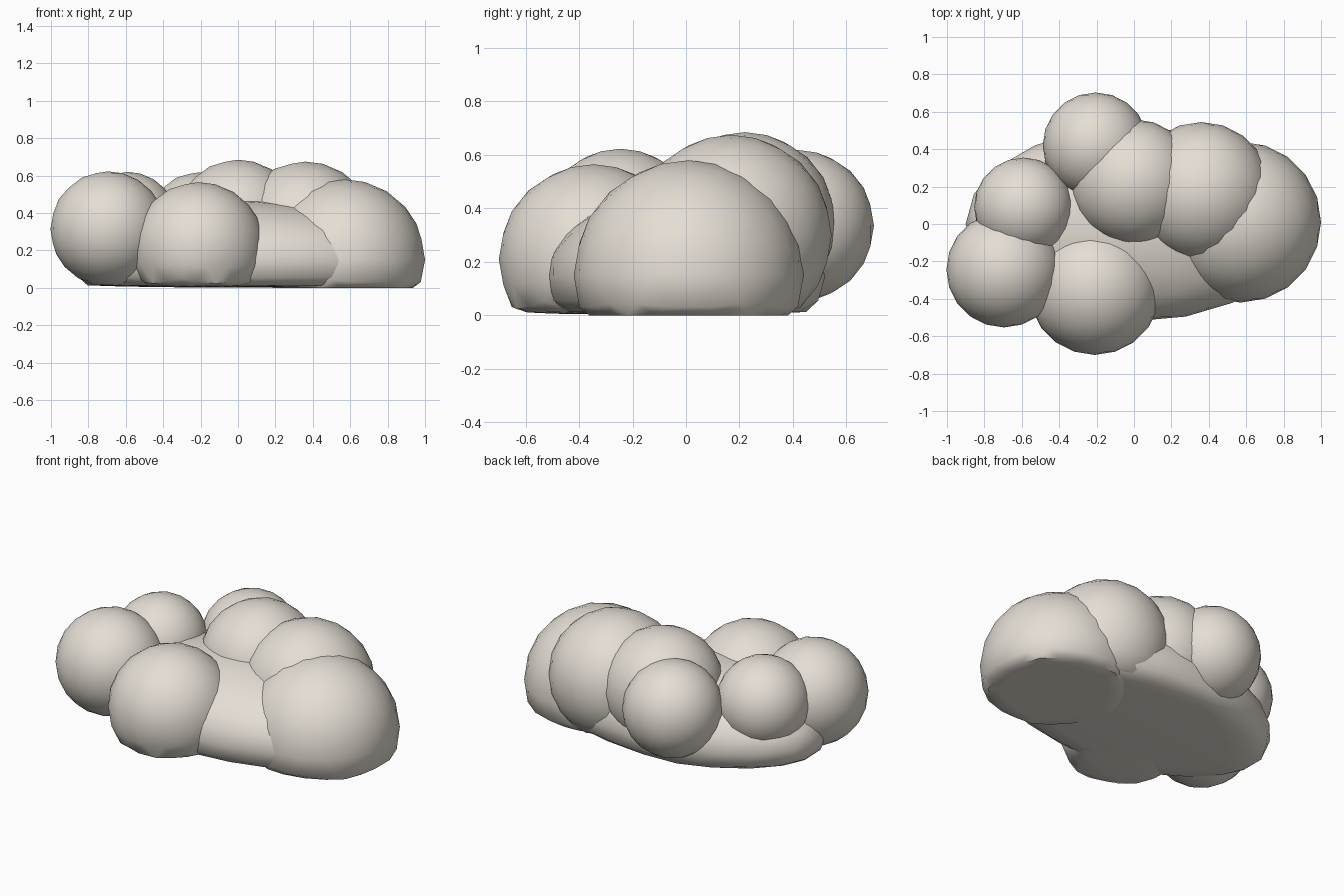
import bpy

if "Cube" in bpy.data.objects:
    bpy.data.objects.remove(bpy.data.objects["Cube"])

mat = bpy.data.materials.new("warm off white")
mat.diffuse_color = (0.78, 0.73, 0.66, 1)
mat.use_nodes = True
mat.node_tree.nodes["Principled BSDF"].inputs["Base Color"].default_value = mat.diffuse_color


def puff(name, centre, radii, floor=0.015, slope=0.07):
    """Smooth icosphere whose underside is squashed nearly flat at the floor."""
    bpy.ops.mesh.primitive_ico_sphere_add(subdivisions=3, radius=1)
    ob = bpy.context.object
    ob.name = name
    for v in ob.data.vertices:
        p = [c + r * k for c, r, k in zip(centre, radii, v.co)]
        if p[2] < floor:
            p[2] = floor + (p[2] - floor) * slope
        v.co = p
    ob.data.update()
    ob.data.materials.append(mat)
    bpy.ops.object.shade_smooth_by_angle(angle=0.7)


# Broad flattened body that joins the puffs
puff("base", (0, 0, 0.145), (0.9, 0.52, 0.325))

# Large end puff, cut flat at the ground
puff("right_puff", (0.57, 0.01, 0.15), (0.43,) * 3, 0.0, 0.0)

# Remaining round puffs
for name, centre, r in [
    ("back_right_puff", (0.36, 0.17, 0.30), 0.375),
    ("top_puff", (0.0, 0.22, 0.345), 0.34),
    ("back_puff", (-0.205, 0.42, 0.335), 0.283),
    ("back_left_puff", (-0.59, 0.09, 0.355), 0.265),
    ("left_puff", (-0.695, -0.245, 0.315), 0.308),
    ("front_puff", (-0.21, -0.345, 0.21), 0.355),
]:
    puff(name, centre, (r,) * 3)
